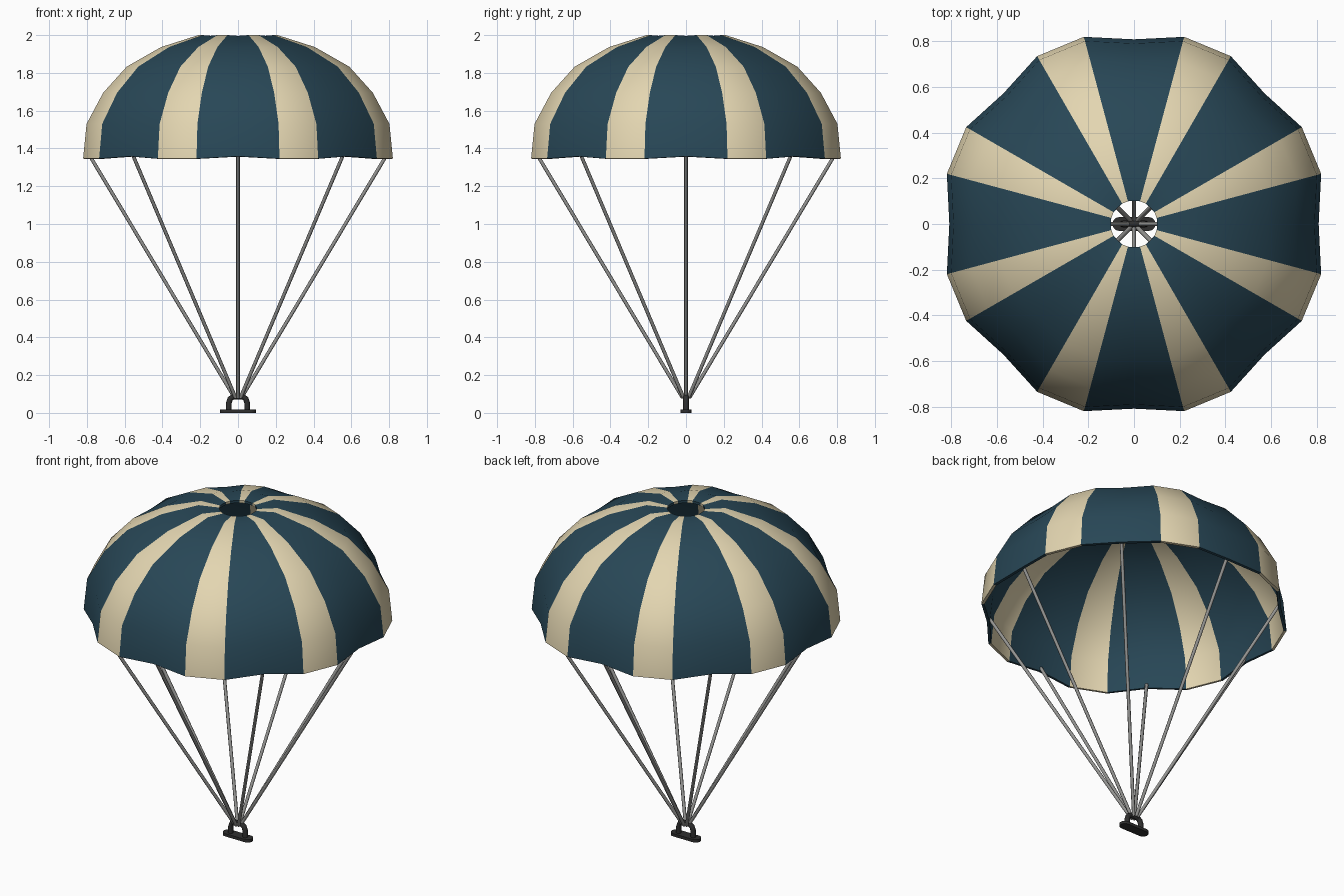
import bpy, bmesh, math
from mathutils import Vector

if "Cube" in bpy.data.objects:
    bpy.data.objects.remove(bpy.data.objects["Cube"])


def mat(name, rgb):
    m = bpy.data.materials.new(name)
    m.diffuse_color = (*rgb, 1)
    m.use_nodes = True
    m.node_tree.nodes["Principled BSDF"].inputs["Base Color"].default_value = m.diffuse_color
    return m


TEAL = mat("teal_fabric", (0.021, 0.063, 0.094))
CREAM = mat("cream_fabric", (0.77, 0.67, 0.44))
CORD = mat("grey_cord", (0.30, 0.30, 0.29))
METAL = mat("dark_metal", (0.028, 0.028, 0.028))


def finish(name, bm, mats, smooth=None, recalc=True):
    if recalc:
        bmesh.ops.recalc_face_normals(bm, faces=bm.faces[:])
    me = bpy.data.meshes.new(name)
    bm.to_mesh(me)
    bm.free()
    for m in mats:
        me.materials.append(m)
    ob = bpy.data.objects.new(name, me)
    bpy.context.collection.objects.link(ob)
    if smooth:
        bpy.ops.object.select_all(action='DESELECT')
        ob.select_set(True)
        bpy.context.view_layer.objects.active = ob
        bpy.ops.object.shade_smooth_by_angle(angle=math.radians(smooth))
    return ob


# Canopy: seam radius, height, then radius factor and lift for the sagging gore middle
PROFILE = [(0.849, 1.346, 0.953, 0.012), (0.830, 1.53, 0.953, 0.006),
           (0.739, 1.695, 0.953, 0.0), (0.610, 1.833, 0.955, -0.002),
           (0.421, 1.937, 0.96, -0.004), (0.217, 2.0, 0.965, -0.004),
           (0.103, 1.99, 0.985, 0.0)]
bm = bmesh.new()
angles = []
for g in range(8):
    angles += [(g * 45 - 15, False), (g * 45, True), (g * 45 + 15, False)]
rings = []
for r, z, f, dz in PROFILE:
    ring = []
    for a, mid in angles:
        rr, zz = (r * f, z + dz) if mid else (r, z)
        t = math.radians(a)
        ring.append(bm.verts.new((rr * math.cos(t), rr * math.sin(t), zz)))
    rings.append(ring)
n = len(angles)
for lo, hi in zip(rings, rings[1:]):
    for i in range(n):
        j = (i + 1) % n
        face = bm.faces.new((lo[i], lo[j], hi[j], hi[i]))
        face.material_index = 1 if i % 3 == 2 else 0   # every third strip is cream
rim = [i for i, e in enumerate(bm.edges) if e.is_boundary]
canopy = finish("canopy", bm, [TEAL, CREAM], smooth=40, recalc=False)
for i in rim:                                          # crisp hem and vent edges
    canopy.data.edges[i].use_edge_sharp = True
sol = canopy.modifiers.new("thickness", 'SOLIDIFY')
sol.thickness = 0.016
sol.offset = -1


def tube(bm, path, radius, sides=8):
    """Sweep a round section along a path of points."""
    pts = [Vector(p) for p in path]
    prev = None
    for k, p in enumerate(pts):
        d = (pts[min(k + 1, len(pts) - 1)] - pts[max(k - 1, 0)]).normalized()
        side = d.cross(Vector((0, 1, 0)))
        if side.length < 0.1:
            side = d.cross(Vector((1, 0, 0)))
        side.normalize()
        up = side.cross(d)
        ring = []
        for s in range(sides):
            t = 2 * math.pi * s / sides
            ring.append(bm.verts.new(p + radius * (math.cos(t) * side + math.sin(t) * up)))
        if prev:
            for s in range(sides):
                bm.faces.new((prev[s], prev[(s + 1) % sides], ring[(s + 1) % sides], ring[s]))
        else:
            bm.faces.new(ring[::-1])
        prev = ring
    bm.faces.new(prev)


# Suspension cords, one to the middle of each teal gore
bm = bmesh.new()
for g in range(8):
    t = math.radians(g * 45)
    c, s = math.cos(t), math.sin(t)
    tube(bm, [(0.018 * c, 0.018 * s, 0.08), (0.793 * c, 0.793 * s, 1.375)], 0.0095)
finish("suspension_cords", bm, [CORD], smooth=65)

# Base plate with rounded ends
bm = bmesh.new()
outline = []
for cx, start in ((0.065, -90), (-0.065, 90)):
    for k in range(9):
        t = math.radians(start + k * 22.5)
        outline.append(bm.verts.new((cx + 0.03 * math.cos(t), 0.03 * math.sin(t), 0)))
base = bm.faces.new(outline)
top = bmesh.ops.extrude_face_region(bm, geom=[base])
bmesh.ops.translate(bm, vec=(0, 0, 0.017),
                    verts=[v for v in top["geom"] if isinstance(v, bmesh.types.BMVert)])
finish("base_plate", bm, [METAL])

# Shackle arch
bm = bmesh.new()
tube(bm, [(-0.049, 0, 0.01), (-0.048, 0, 0.055), (-0.041, 0, 0.075), (-0.025, 0, 0.086),
          (0.025, 0, 0.086), (0.041, 0, 0.075), (0.048, 0, 0.055), (0.049, 0, 0.01)], 0.015)
finish("shackle_arch", bm, [METAL], smooth=50)
